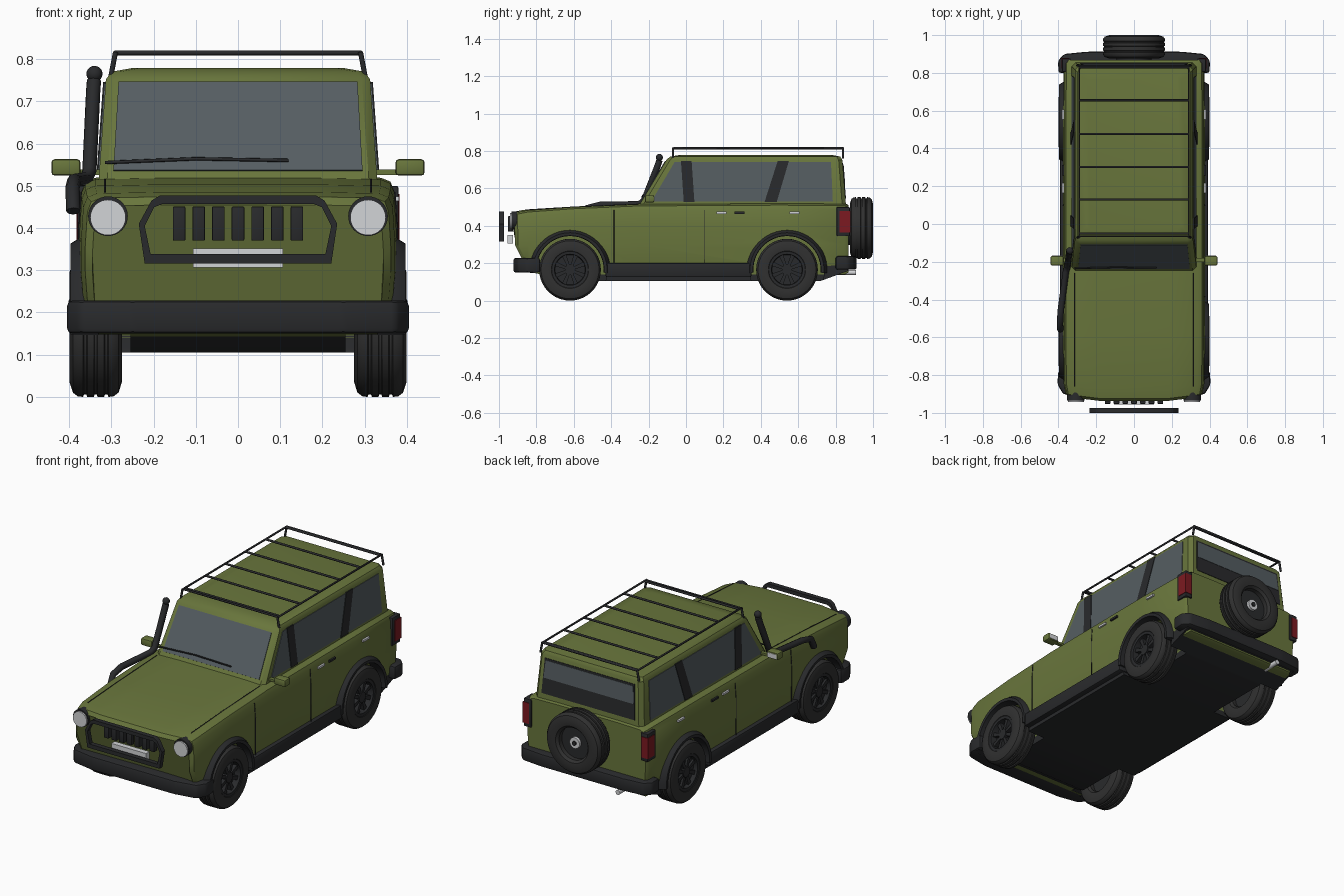
import bpy, bmesh
from math import sin, cos, pi, radians
from mathutils import Vector

if "Cube" in bpy.data.objects:
    bpy.data.objects.remove(bpy.data.objects["Cube"])


def material(name, r, g, b):
    m = bpy.data.materials.new(name)
    m.diffuse_color = (r, g, b, 1)
    m.use_nodes = True
    m.node_tree.nodes["Principled BSDF"].inputs["Base Color"].default_value = m.diffuse_color
    return m


GREEN = material("olive_paint", 0.14, 0.18, 0.045)
BLACK = material("black_trim", 0.022, 0.023, 0.025)
TYRE = material("rubber", 0.03, 0.03, 0.03)
GLASS = material("glass", 0.09, 0.11, 0.12)
WHITE = material("lamp_white", 0.65, 0.66, 0.68)
RED = material("lamp_red", 0.2, 0.01, 0.015)


def finish(ob, mat, angle=35):
    ob.data.materials.clear()
    ob.data.materials.append(mat)
    bpy.ops.object.select_all(action='DESELECT')
    ob.select_set(True)
    bpy.context.view_layer.objects.active = ob
    bpy.ops.object.shade_smooth_by_angle(angle=radians(angle))
    return ob


def from_bmesh(name, bm, mat, bevel=0):
    bmesh.ops.recalc_face_normals(bm, faces=bm.faces)
    if bevel:
        bmesh.ops.bevel(bm, geom=bm.edges[:], offset=bevel, segments=2, affect='EDGES', profile=0.5)
    me = bpy.data.meshes.new(name)
    bm.to_mesh(me)
    bm.free()
    ob = bpy.data.objects.new(name, me)
    bpy.context.collection.objects.link(ob)
    return finish(ob, mat)


def loft(name, rings, mat, bevel=0, loop=False):
    """Skin closed rings of points; cap the ends unless the rings loop round."""
    bm = bmesh.new()
    vs = [[bm.verts.new(p) for p in r] for r in rings]
    n = len(vs[0])
    pairs = list(zip(vs, vs[1:])) + ([(vs[-1], vs[0])] if loop else [])
    for a, b in pairs:
        for i in range(n):
            j = (i + 1) % n
            bm.faces.new((a[i], a[j], b[j], b[i]))
    if not loop:
        bm.faces.new(vs[0])
        bm.faces.new(vs[-1])
    return from_bmesh(name, bm, mat, bevel)


def box(name, x, y, z, mat, bevel=0):
    ring = lambda zz: [(x[0], y[0], zz), (x[1], y[0], zz), (x[1], y[1], zz), (x[0], y[1], zz)]
    return loft(name, [ring(z[0]), ring(z[1])], mat, bevel)


def panel(name, corners, offset, mat):
    off = Vector(offset)
    return loft(name, [[Vector(c) - off for c in corners], [Vector(c) + off for c in corners]], mat)


def lathe(name, profile, centre, mat, axis='x', n=40):
    """Spin a closed (offset, radius) profile about the x or y axis."""
    rings = []
    for k in range(n):
        a = 2 * pi * k / n
        rings.append([Vector(centre) + (Vector((o, r * cos(a), r * sin(a))) if axis == 'x'
                                        else Vector((r * cos(a), o, r * sin(a)))) for o, r in profile])
    return loft(name, rings, mat, loop=True)


def disc(name, o0, o1, r, centre, mat, axis='x', n=32):
    ring = lambda o: [Vector(centre) + (Vector((o, r * cos(2 * pi * k / n), r * sin(2 * pi * k / n))) if axis == 'x'
                      else Vector((r * cos(2 * pi * k / n), o, r * sin(2 * pi * k / n)))) for k in range(n)]
    return loft(name, [ring(o0), ring(o1)], mat)


def tube(name, pts, r, mat, closed=False):
    cu = bpy.data.curves.new(name, 'CURVE')
    cu.dimensions = '3D'
    cu.bevel_depth, cu.bevel_resolution, cu.use_fill_caps = r, 2, True
    sp = cu.splines.new('POLY')
    sp.points.add(len(pts) - 1)
    for p, co in zip(sp.points, pts):
        p.co = (*co, 1)
    sp.use_cyclic_u = closed
    ob = bpy.data.objects.new(name, cu)
    bpy.context.collection.objects.link(ob)
    bpy.ops.object.select_all(action='DESELECT')
    ob.select_set(True)
    bpy.context.view_layer.objects.active = ob
    bpy.ops.object.convert(target='MESH')
    return finish(bpy.context.object, mat, 50)


WHEELS = [(s, y) for s in (-1, 1) for y in (-0.62, 0.54)]


def cut_wells(ob):
    for s, y in WHEELS:
        c = disc("well_cutter", -0.13, 0.13, 0.2, (s * 0.385, y, 0.165), BLACK)
        c.hide_render = True
        m = ob.modifiers.new("well", 'BOOLEAN')
        m.operation, m.object, m.solver = 'DIFFERENCE', c, 'EXACT'
        bpy.context.view_layer.objects.active = ob
        bpy.ops.object.modifier_apply(modifier=m.name)
        bpy.data.objects.remove(c)
    finish(ob, ob.data.materials[0])


# Lower body: lofted sections with a curved, raked nose
def section(y, w, zb, zt):
    half = [(0.5 * w, zt), (0.9 * w, zt - 0.003), (0.96 * w, zt - 0.012), (0.985 * w, zt - 0.035),
            (w, zt - 0.12), (w, 0.3), (0.98 * w, 0.2), (0.94 * w, zb)]
    ring = half + [(-x, z) for x, z in reversed(half)]
    nose = y < -0.85
    return [(x, y + (0.5 * max(0, 0.3 - z) + 0.25 * x * x if nose else 0), z) for x, z in ring]


body = loft("body", [section(*p) for p in (
    (-0.945, 0.345, 0.16, 0.455), (-0.932, 0.362, 0.15, 0.474), (-0.88, 0.372, 0.14, 0.485),
    (-0.6, 0.376, 0.14, 0.503), (-0.25, 0.376, 0.14, 0.518), (0.5, 0.376, 0.14, 0.522),
    (0.85, 0.372, 0.14, 0.52), (0.868, 0.36, 0.15, 0.512))], GREEN)
cut_wells(body)

# Black underside
prof = [(-0.86, 0.2), (-0.8, 0.15), (-0.72, 0.105), (0.72, 0.105), (0.87, 0.16), (0.87, 0.2)]
cut_wells(loft("underside", [[(x, y, z) for y, z in prof] for x in (-0.362, 0.362)], BLACK))


# Cabin
def cabin_ring(z, y0, y1, w, c=0.02):
    return [(-w, y0 + c, z), (-w + c, y0, z), (w - c, y0, z), (w, y0 + c, z),
            (w, y1 - c, z), (w - c, y1, z), (-w + c, y1, z), (-w, y1 - c, z)]


loft("cabin", [cabin_ring(*p) for p in ((0.5, -0.256, 0.856, 0.331), (0.752, -0.105, 0.836, 0.313),
     (0.77, -0.085, 0.825, 0.3), (0.779, -0.03, 0.78, 0.25))], GREEN)
side_x = lambda z: 0.331 - (z - 0.5) * 0.0714
front_y = lambda z: -0.256 + (z - 0.5) * 0.6
rear_y = lambda z: 0.856 - (z - 0.5) * 0.08

# Windscreen, wiper and rear window
panel("windscreen", [(x, front_y(z), z) for x, z in ((-0.295, 0.535), (0.295, 0.535), (0.283, 0.745), (-0.283, 0.745))],
      (0, -0.003, 0.002), GLASS)
tube("wiper", [(x, front_y(z) - 0.012, z) for x, z in ((-0.315, 0.555), (-0.1, 0.564), (0.12, 0.56))], 0.004, BLACK)
panel("rear_window_frame", [(x, rear_y(z), z) for x, z in ((-0.285, 0.545), (0.285, 0.545), (0.275, 0.735), (-0.275, 0.735))],
      (0, 0.003, 0), BLACK)
panel("rear_window", [(x, rear_y(z), z) for x, z in ((-0.275, 0.63), (0.275, 0.63), (0.267, 0.725), (-0.267, 0.725))],
      (0, 0.005, 0), GLASS)

for s in (-1, 1):
    # Side glass and black pillars
    on_side = lambda pts: [(s * side_x(z), y, z) for y, z in pts]
    panel("side_glass", on_side([(-0.185, 0.53), (0.785, 0.53), (0.775, 0.742), (-0.06, 0.742)]), (0.003, 0, 0), GLASS)
    panel("middle_pillar", on_side([(-0.012, 0.527), (0.045, 0.527), (0.03, 0.746), (-0.027, 0.746)]), (0.006, 0, 0), BLACK)
    panel("rear_pillar", on_side([(0.42, 0.527), (0.485, 0.527), (0.55, 0.746), (0.49, 0.746)]), (0.006, 0, 0), BLACK)
    # Door seams, handles and sill
    for y in (-0.385, 0.1):
        tube("door_seam", [(s * 0.376, y, 0.2), (s * 0.376, y, 0.4), (s * 0.371, y, 0.485)], 0.002, BLACK)
    for y, mat in ((0.19, WHITE), (0.285, BLACK), (0.58, WHITE)):
        box("door_handle", sorted((s * 0.368, s * 0.381)), (y - 0.027, y + 0.027), (0.464, 0.475), mat)
    box("sill", sorted((s * 0.33, s * 0.392)), (-0.43, 0.35), (0.125, 0.2), BLACK, 0.008)
    # Bonnet seam
    tube("bonnet_seam", [(s * 0.315, -0.86, 0.485), (s * 0.315, -0.6, 0.501), (s * 0.315, -0.26, 0.516)], 0.002, BLACK)
    # Wing mirrors
    box("mirror_arm", sorted((s * 0.32, s * 0.385)), (-0.2, -0.18), (0.526, 0.538), GREEN)
    box("wing_mirror", sorted((s * 0.373, s * 0.442)), (-0.22, -0.17), (0.524, 0.563), GREEN, 0.008)
    box("mirror_glass", sorted((s * 0.381, s * 0.434)), (-0.172, -0.168), (0.531, 0.556), WHITE)
    # Lamps
    disc("headlamp_ring", -0.012, 0.03, 0.047, (s * 0.308, -0.922, 0.428), BLACK, 'y')
    disc("headlamp", -0.02, 0, 0.042, (s * 0.308, -0.922, 0.425), WHITE, 'y')
    box("tail_lamp_frame", sorted((s * 0.335, s * 0.38)), (0.805, 0.876), (0.345, 0.5), BLACK, 0.005)
    box("tail_lamp", sorted((s * 0.345, s * 0.383)), (0.822, 0.879), (0.365, 0.48), RED)

# Wheels and arch trims
TYRE_PROFILE = [(-0.058, 0.1), (-0.062, 0.13), (-0.054, 0.155), (-0.042, 0.164), (-0.03, 0.165), (-0.028, 0.159),
                (-0.022, 0.159), (-0.02, 0.165), (-0.004, 0.165), (-0.003, 0.159), (0.003, 0.159), (0.004, 0.165),
                (0.02, 0.165), (0.022, 0.159), (0.028, 0.159), (0.03, 0.165), (0.042, 0.164), (0.054, 0.155),
                (0.062, 0.13), (0.058, 0.1), (0.045, 0.088), (-0.045, 0.088)]
for s, y in WHEELS:
    c = Vector((s * 0.337, y, 0.165))
    lathe("tyre", TYRE_PROFILE, c, TYRE)
    disc("wheel_back", -0.03, 0.02, 0.092, c, BLACK)
    lathe("rim_lip", [(s * 0.02, 0.08), (s * 0.054, 0.083), (s * 0.056, 0.1), (s * 0.02, 0.1)], c, BLACK)
    disc("hub", s * 0.01, s * 0.046, 0.028, c, BLACK, n=20)
    for k in range(8):
        a = k * pi / 4 + pi / 8
        u, v = Vector((0, cos(a), sin(a))), Vector((0, -sin(a), cos(a)))
        loft("spoke", [[c + Vector((s * o, 0, 0)) + u * r + v * w for o, w in
                        ((0.015, -h), (0.015, h), (0.042, h), (0.042, -h))]
                       for r, h in ((0.02, 0.007), (0.088, 0.012))], BLACK)
    loft("arch_trim", [[(s * x, y + r * cos(a), 0.165 + r * sin(a)) for x, r in
                        ((0.33, 0.18), (0.395, 0.182), (0.397, 0.198), (0.37, 0.215), (0.33, 0.215))]
                       for a in [radians(-5 + 190 * k / 24) for k in range(25)]], BLACK)

# Bumpers
for name, pts, z in (("front_bumper", [(0.402, -0.78), (0.405, -0.85), (0.375, -0.9), (0.25, -0.922)], (0.15, 0.228)),
                     ("rear_bumper", [(0.4, 0.8), (0.402, 0.865), (0.37, 0.9), (0.25, 0.912)], (0.165, 0.238))):
    outline = pts + [(-x, y) for x, y in reversed(pts)]
    loft(name, [[(x, y, zz) for x, y in outline] for zz in z], BLACK, 0.012)

# Grille slots, number plate and bull bar
for k in range(7):
    x = (k - 3) * 0.0465
    box("grille_slot", (x - 0.015, x + 0.015), (-0.952, -0.925), (0.37, 0.451), BLACK, 0.003)
box("number_plate", (-0.106, 0.106), (-0.955, -0.925), (0.306, 0.352), WHITE)
BAR = [(0.185, 0.477, 0.457), (0.205, 0.465, 0.449), (0.235, 0.41, 0.405), (0.221, 0.316, 0.338)]
bar = [(x, zo, x - (0.006 if i < 2 else 0.014), zi) for i, (x, zo, zi) in enumerate(BAR)]
bar += [(-x, zo, -xi, zi) for x, zo, xi, zi in reversed(bar)]
loft("bull_bar", [[(x, -1.0, zo), (xi, -1.0, zi), (xi, -0.974, zi), (x, -0.974, zo)] for x, zo, xi, zi in bar],
     BLACK, loop=True)

# Snorkel
tube("snorkel_intake", [(-0.39, -0.56, 0.44), (-0.392, -0.53, 0.495), (-0.388, -0.46, 0.512), (-0.36, -0.25, 0.516),
                        (-0.352, -0.225, 0.535), (-0.343, -0.15, 0.725), (-0.341, -0.142, 0.75)], 0.017, BLACK)
bm = bmesh.new()
bmesh.ops.create_uvsphere(bm, u_segments=20, v_segments=12, radius=0.019)
bmesh.ops.translate(bm, verts=bm.verts, vec=(-0.34, -0.142, 0.765))
from_bmesh("snorkel_head", bm, BLACK)

# Roof rack
tube("rack_rail", [(-0.29, -0.065, 0.815), (0.29, -0.065, 0.815), (0.29, 0.84, 0.815), (-0.29, 0.84, 0.815)],
     0.006, BLACK, closed=True)
for y in (-0.05, 0.13, 0.302, 0.477, 0.655, 0.83):
    tube("rack_crossbar", [(-0.29, y, 0.815), (0.29, y, 0.815)], 0.006, BLACK)
for s in (-1, 1):
    for y in (-0.07, 0.84):
        tube("rack_leg", [(s * 0.29, y, 0.817), (s * 0.301, y, 0.76)], 0.006, BLACK)

# Spare wheel and exhaust
SPARE = (0, 0.938, 0.388)
lathe("spare_tyre", [(o, r) for o, r in TYRE_PROFILE], SPARE, TYRE, 'y')
disc("spare_rim", -0.075, 0.02, 0.092, SPARE, BLACK, 'y')
disc("spare_hub", 0.02, 0.035, 0.03, SPARE, WHITE, 'y')
disc("spare_cap", 0.03, 0.042, 0.012, SPARE, BLACK, 'y')
disc("exhaust_tip", -0.1, 0.02, 0.013, (-0.22, 0.89, 0.15), WHITE, 'y', 16)
